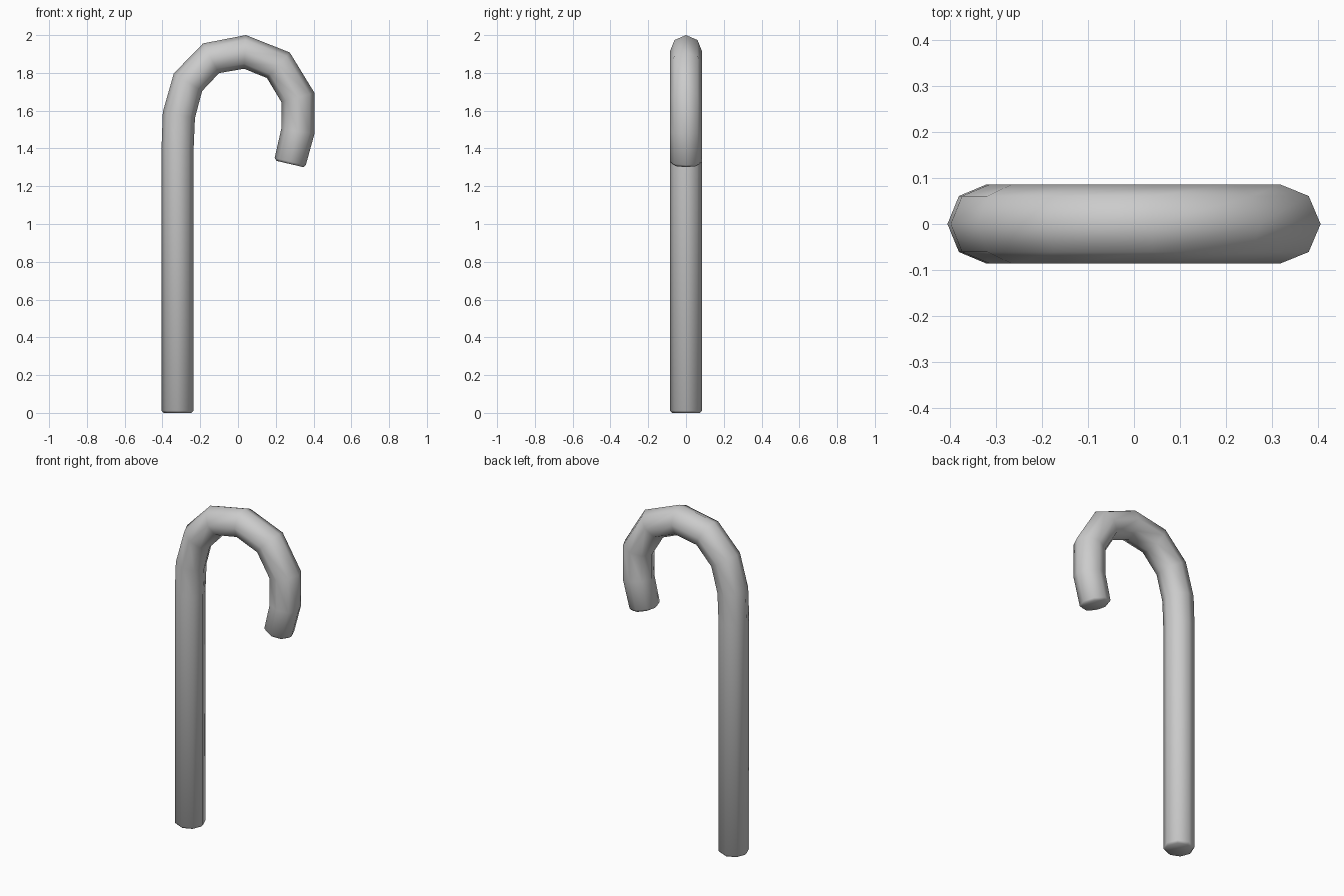
import bpy, bmesh, math
from mathutils import Vector

if "Cube" in bpy.data.objects:
    bpy.data.objects.remove(bpy.data.objects["Cube"])

SIDES = 8
RADIUS = 0.086

# Cross-section stations along the cane: outer x, z, inner x, z, half depth
stations = [
    (-0.394, 0.00, -0.246, 0.00, 0.074),      # chamfered foot
    (-0.405, 0.012, -0.235, 0.012, RADIUS),
    (-0.405, 1.40, -0.235, 1.40, RADIUS),     # top of straight shaft
    (-0.398, 1.593, -0.228, 1.561, RADIUS),   # hook
    (-0.34, 1.797, -0.19, 1.704, RADIUS),
    (-0.185, 1.956, -0.10, 1.799, RADIUS),
    (0.042, 2.00, 0.032, 1.822, RADIUS),
    (0.274, 1.908, 0.153, 1.773, RADIUS),
    (0.405, 1.694, 0.229, 1.647, RADIUS),
    (0.405, 1.478, 0.229, 1.503, RADIUS),
    (0.359, 1.312, 0.194, 1.349, RADIUS),
    (0.346, 1.301, 0.205, 1.334, 0.074),      # chamfered tip
]

bm = bmesh.new()
rings = []
for ox, oz, ix, iz, depth in stations:
    outer, inner = Vector((ox, 0, oz)), Vector((ix, 0, iz))
    centre, half = (outer + inner) / 2, (outer - inner) / 2
    ring = []
    for i in range(SIDES):
        a = math.tau * i / SIDES
        ring.append(bm.verts.new(centre + half * math.cos(a)
                                 + Vector((0, depth * math.sin(a), 0))))
    rings.append(ring)

# Tube walls
for r, s in zip(rings, rings[1:]):
    for i in range(SIDES):
        j = (i + 1) % SIDES
        bm.faces.new((r[i], r[j], s[j], s[i]))

# End caps
bm.faces.new(rings[0][::-1])
bm.faces.new(rings[-1])
bmesh.ops.recalc_face_normals(bm, faces=bm.faces[:])
for f in bm.faces:
    f.smooth = True

mesh = bpy.data.meshes.new("hooked_cane")
bm.to_mesh(mesh)
bm.free()
cane = bpy.data.objects.new("hooked_cane", mesh)
bpy.context.collection.objects.link(cane)
